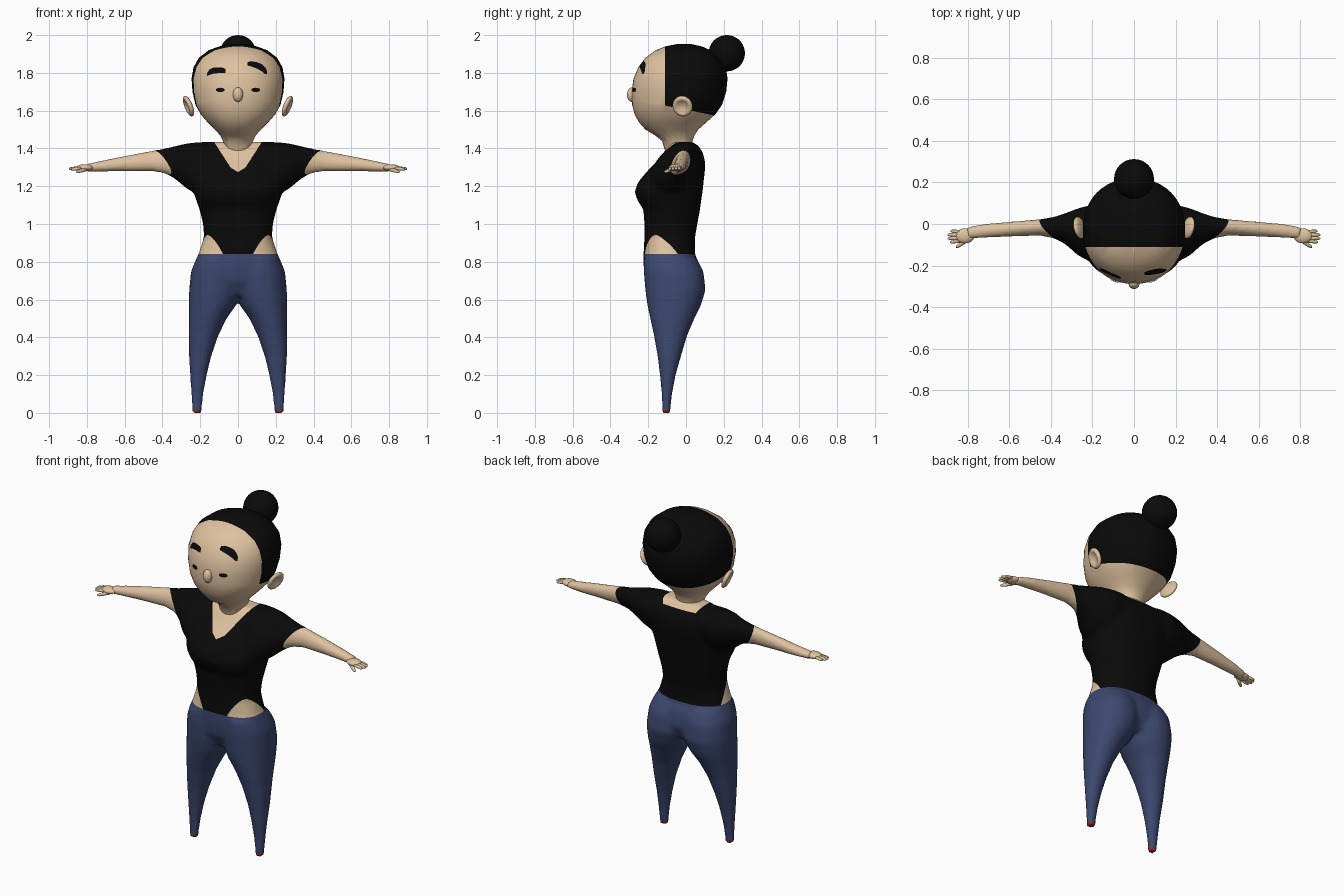
import bpy, bmesh, math
from mathutils import Vector, Matrix
from mathutils.bvhtree import BVHTree

if "Cube" in bpy.data.objects:
    bpy.data.objects.remove(bpy.data.objects["Cube"])


def material(name, rgb):
    m = bpy.data.materials.new(name)
    m.diffuse_color = (*rgb, 1)
    m.use_nodes = True
    m.node_tree.nodes["Principled BSDF"].inputs["Base Color"].default_value = m.diffuse_color
    return m


SKIN = material("skin", (0.74, 0.54, 0.35))
BLACK = material("black", (0.003, 0.003, 0.003))
DENIM = material("denim blue", (0.045, 0.065, 0.16))
RED = material("shoe red", (0.25, 0.03, 0.02))


def finish(name, bm, mats, rule=None):
    bmesh.ops.recalc_face_normals(bm, faces=bm.faces)
    for f in bm.faces:
        f.smooth = True
        if rule:
            f.material_index = rule(f.calc_center_median())
    me = bpy.data.meshes.new(name)
    bm.to_mesh(me)
    bm.free()
    for m in mats:
        me.materials.append(m)
    ob = bpy.data.objects.new(name, me)
    bpy.context.collection.objects.link(ob)
    return ob


def oval(a0, a1, b0, b1, n=40, e=2.0):
    """Super-ellipse filling the box a0..a1, b0..b1."""
    out = []
    for i in range(n):
        t = 2 * math.pi * i / n
        c, s = math.cos(t), math.sin(t)
        out.append(((a0 + a1) / 2 + (a1 - a0) / 2 * math.copysign(abs(c) ** (2 / e), c),
                    (b0 + b1) / 2 + (b1 - b0) / 2 * math.copysign(abs(s) ** (2 / e), s)))
    return out


def loft(bm, rings):
    vs = [[bm.verts.new(p) for p in r] for r in rings]
    n = len(vs[0])
    for lo, hi in zip(vs, vs[1:]):
        for i in range(n):
            bm.faces.new((lo[i], lo[(i + 1) % n], hi[(i + 1) % n], hi[i]))
    bm.faces.new(vs[0][::-1])
    bm.faces.new(vs[-1])


def cut(bm, co, no):
    bmesh.ops.bisect_plane(bm, geom=bm.verts[:] + bm.edges[:] + bm.faces[:],
                           plane_co=co, plane_no=no)


# ---- head with hair: rings of (z, front y, back y, half width)
HEAD = [(1.36, -.10, .03, .065), (1.40, -.115, .03, .07), (1.44, -.127, .035, .08),
        (1.47, -.165, .045, .095), (1.50, -.215, .065, .122), (1.54, -.25, .11, .162),
        (1.58, -.272, .155, .197), (1.63, -.285, .19, .225), (1.70, -.288, .213, .241),
        (1.77, -.278, .22, .246), (1.83, -.252, .21, .235), (1.88, -.215, .18, .207),
        (1.92, -.16, .13, .155), (1.94, -.11, .085, .10), (1.952, -.05, .03, .04)]
bm = bmesh.new()
loft(bm, [[(x, y, z) for x, y in oval(-w, w, f, b, 48, 2.15)] for z, f, b, w in HEAD])
cut(bm, (0, -.11, 0), (0, 1, 0))
cut(bm, (0, 0, 1.605), (0, .2, 1))
bmesh.ops.recalc_face_normals(bm, faces=bm.faces)
surface = BVHTree.FromBMesh(bm)
finish("head", bm, [SKIN, BLACK], lambda c: int(c.y > -.11 and c.z > 1.605 - .2 * c.y))


# ---- eyes and brows: thin strips laid on the face, points of (x, z, half height)
def face_strip(name, path):
    bm = bmesh.new()
    rows = []
    for x, z, h in path:
        row = []
        for k in (-1, 0, 1):
            hit = surface.ray_cast(Vector((x, -1, z + k * h)), Vector((0, 1, 0)))[0]
            row.append(bm.verts.new(hit + Vector((0, -.005, 0))))
        rows.append(row)
    for a, b in zip(rows, rows[1:]):
        for k in (0, 1):
            bm.faces.new((a[k], b[k], b[k + 1], a[k + 1]))
    finish(name, bm, [BLACK])


for s, side in ((-1, "left"), (1, "right")):
    face_strip(side + "_eye", [(s * .094 - .023 * math.cos(math.pi * i / 8), 1.71,
                                .0105 * math.sin(math.pi * i / 8) + .001) for i in range(9)])
face_strip("left_brow", [(-.165, 1.79, .006), (-.152, 1.803, .014), (-.13, 1.812, .016),
                         (-.10, 1.814, .015), (-.08, 1.813, .014), (-.066, 1.81, .011)])
face_strip("right_brow", [(.05, 1.848, .009), (.07, 1.848, .014), (.10, 1.84, .017),
                          (.125, 1.828, .019), (.143, 1.812, .018), (.153, 1.802, .008)])


# ---- balls: nose, bun
def ball(name, loc, size, mat):
    bm = bmesh.new()
    bmesh.ops.create_uvsphere(bm, u_segments=32, v_segments=18, radius=1)
    bmesh.ops.transform(bm, verts=bm.verts,
                        matrix=Matrix.Translation(loc) @ Matrix.Diagonal((*size, 1)))
    finish(name, bm, [mat])


ball("nose", (0, -.285, 1.685), (.027, .027, .039), SKIN)
ball("hair_bun", (0, .216, 1.904), (.096, .096, .096), BLACK)

# ---- ears: flattened, dished spheres leaning outward
for s, side in ((-1, "left"), (1, "right")):
    bm = bmesh.new()
    bmesh.ops.create_uvsphere(bm, u_segments=28, v_segments=18, radius=1)
    for v in bm.verts:
        r = math.hypot(v.co.y, v.co.z)
        if v.co.x > 0 and r < .75:
            v.co.x -= 1.1 * (1 - (r / .75) ** 2)
        v.co = Vector((v.co.x * .02, v.co.y * .054, v.co.z * .058))
    rot = Matrix.Rotation(math.radians(22), 4, 'Y') @ Matrix.Rotation(math.radians(-12), 4, 'Z')
    bmesh.ops.transform(bm, verts=bm.verts, matrix=Matrix.Diagonal((s, 1, 1, 1))
                        @ Matrix.Translation((.262, -.018, 1.624)) @ rot)
    finish(side + "_ear", bm, [SKIN])

# ---- body volumes: torso (z, front, back, half width)
TORSO = [(.62, -.17, .05, .19), (.70, -.215, .085, .245), (.78, -.225, .075, .235),
         (.84, -.225, .047, .21), (.93, -.22, .048, .18), (1.0, -.22, .06, .185),
         (1.08, -.226, .075, .205), (1.12, -.255, .08, .22), (1.17, -.272, .088, .235),
         (1.22, -.255, .093, .245), (1.28, -.205, .1, .25), (1.34, -.148, .1, .25),
         (1.39, -.11, .085, .22), (1.435, -.07, .04, .15)]
# arm (x, bottom, top, front, back) and leg (z, inner, outer, front, back)
ARM = [(.12, 1.16, 1.437, -.16, .08), (.20, 1.15, 1.434, -.18, .085),
       (.27, 1.185, 1.428, -.145, .07), (.33, 1.235, 1.414, -.095, .05),
       (.38, 1.265, 1.403, -.07, .035), (.45, 1.28, 1.388, -.055, .022),
       (.60, 1.28, 1.36, -.06, .01), (.72, 1.278, 1.335, -.066, 0), (.80, 1.278, 1.318, -.072, -.015)]
LEG = [(0, .195, .24, -.125, -.085), (.1, .184, .247, -.128, -.074), (.2, .166, .253, -.138, -.055),
       (.3, .142, .259, -.15, -.027), (.4, .108, .261, -.168, .003), (.5, .06, .261, -.19, .045),
       (.57, .01, .261, -.205, .08), (.65, -.02, .259, -.216, .104),
       (.75, -.02, .249, -.224, .093), (.82, 0, .22, -.222, .055)]
bm = bmesh.new()
loft(bm, [[(x, y, z) for x, y in oval(-w, w, f, b, 40, 2.4)] for z, f, b, w in TORSO])
for s in (-1, 1):
    loft(bm, [[(s * x, y + 1.25 * (t - b) * (z - (t + b) / 2), z) for y, z in oval(f, k, b, t)]
              for x, b, t, f, k in ARM])
    loft(bm, [[(s * x, y, z) for x, y in oval(i, o, f, k, 40, 2.1)] for z, i, o, f, k in LEG])
body = finish("body", bm, [])

# fuse into one skin, relax the joins, then cut the clothing borders
mod = body.modifiers.new("fuse", 'REMESH')
mod.mode = 'VOXEL'
mod.voxel_size = .01
fused = bpy.data.meshes.new_from_object(body.evaluated_get(bpy.context.evaluated_depsgraph_get()))
bpy.data.objects.remove(body)
bm = bmesh.new()
bm.from_mesh(fused)
for step in range(10):
    bmesh.ops.smooth_vert(bm, verts=[v for v in bm.verts if v.co.z > .4 and abs(v.co.x) < .42
                                     or step < 2 and v.co.z > .03 and abs(v.co.x) < .78],
                          factor=.5, use_axis_x=True, use_axis_y=True, use_axis_z=True)
cut(bm, (0, 0, .84), (0, 0, 1))
cut(bm, (0, 0, .018), (0, 0, 1))
cut(bm, (0, 0, 1.405), (0, 0, 1))
for s in (-1, 1):
    cut(bm, (s * .42, -.04, 1.38), (s, -.7, -.4))
    cut(bm, (0, 0, 1.275), (-s * .6, 0, 1))
    cut(bm, (s * .04, 0, 1.30), (-s * 1.55, 0, 1))


def clothing(c):
    x = abs(c.x)
    if c.z < .018:
        return 3
    if c.z < .84:
        return 2
    sleeve_end = x > .42 + .7 * (c.y + .04) + .4 * (c.z - 1.38)
    neckline = (c.z > max(1.275 + .6 * x, 1.30 + 1.55 * (x - .04))
                and (c.y < -.02 or c.z > 1.405))
    return 0 if sleeve_end or neckline else 1


finish("body", bm, [SKIN, BLACK, DENIM, RED], clothing)

# ---- hands: palm plus tapered digits (start, end, radius)
DIGITS = [((.83, -.038, 1.298), (.882, -.034, 1.292), .009),
          ((.83, -.052, 1.298), (.895, -.052, 1.292), .010),
          ((.83, -.067, 1.297), (.895, -.070, 1.291), .010),
          ((.83, -.080, 1.295), (.885, -.088, 1.289), .009),
          ((.80, -.075, 1.290), (.855, -.113, 1.275), .010)]
for s, side in ((-1, "left"), (1, "right")):
    bm = bmesh.new()
    bmesh.ops.create_uvsphere(bm, u_segments=20, v_segments=12, radius=1, matrix=Matrix.Translation(
        (.812, -.057, 1.298)) @ Matrix.Diagonal((.045, .036, .018, 1)))
    for a, b, r in DIGITS:
        a, b = Vector(a), Vector(b)
        d = (b - a).normalized()
        u = d.cross(Vector((0, 0, 1))).normalized()
        w = d.cross(u)
        loft(bm, [[a.lerp(b, t) + k * r * (u * p + w * q) for p, q in oval(-1, 1, -1, 1, 10)]
                  for t, k in ((0, 1), (.5, .95), (.85, .8), (1, .35))])
    bmesh.ops.transform(bm, verts=bm.verts, matrix=Matrix.Diagonal((s, 1, 1, 1)))
    finish(side + "_hand", bm, [SKIN])
